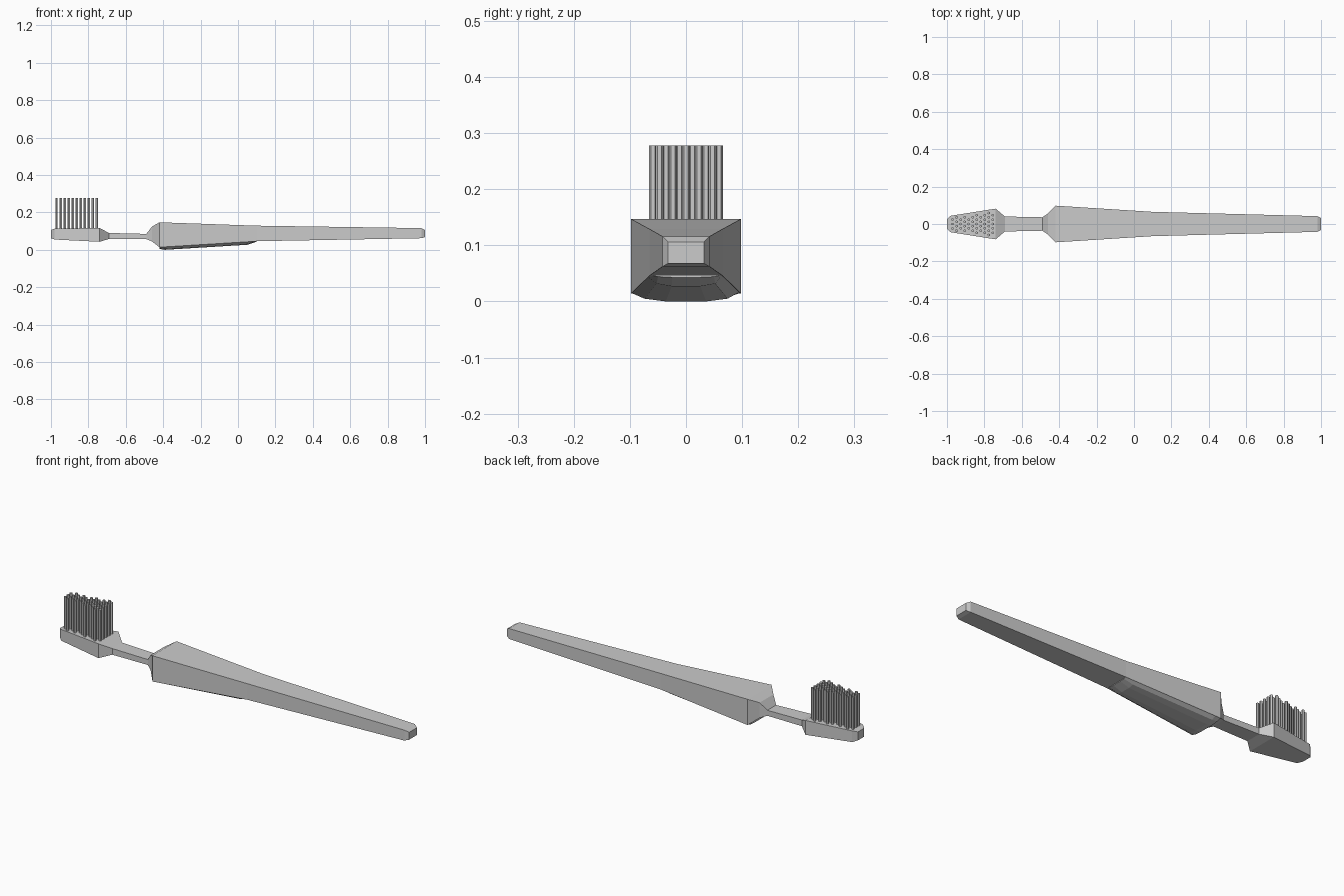
import bpy, bmesh, math

if "Cube" in bpy.data.objects:
    bpy.data.objects.remove(bpy.data.objects["Cube"])


def finish(name, bm):
    bmesh.ops.recalc_face_normals(bm, faces=bm.faces)
    mesh = bpy.data.meshes.new(name)
    bm.to_mesh(mesh)
    bm.free()
    obj = bpy.data.objects.new(name, mesh)
    bpy.context.collection.objects.link(obj)
    return obj


def loft(name, rings):
    """Skin a list of equal-length closed sections and cap both ends."""
    bm = bmesh.new()
    loops = [[bm.verts.new(p) for p in ring] for ring in rings]
    n = len(loops[0])
    for a, b in zip(loops, loops[1:]):
        for i in range(n):
            j = (i + 1) % n
            bm.faces.new((a[i], a[j], b[j], b[i]))
    bm.faces.new(loops[0])
    bm.faces.new(loops[-1])
    return finish(name, bm)


def rect(x, w, lo, hi):
    return [(x, -w, lo), (x, w, lo), (x, w, hi), (x, -w, hi)]


# Head, neck and handle: x, half width, bottom z, top z
stations = [
    (-1.00, 0.026, 0.062, 0.106),
    (-0.98, 0.044, 0.055, 0.113),
    (-0.74, 0.082, 0.043, 0.117),
    (-0.69, 0.040, 0.058, 0.090),
    (-0.49, 0.036, 0.057, 0.085),
    (-0.46, 0.056, 0.045, 0.124),
    (-0.42, 0.098, 0.014, 0.147),
    (0.10, 0.065, 0.046, 0.129),
    (0.98, 0.042, 0.062, 0.116),
    (1.00, 0.032, 0.068, 0.106),
]
loft("brush_body", [rect(*s) for s in stations])


# Rounded grip pad under the handle: x, half width, upper z, depth
def pad(x, w, z, depth):
    under = [(-1, 0), (-0.78, 0.7), (-0.38, 1), (0.38, 1), (0.78, 0.7), (1, 0)]
    return [(x, w * y, z - depth * d) for y, d in under]


loft("thumb_grip", [pad(-0.42, 0.097, 0.015, 0.010),
                    pad(-0.39, 0.095, 0.0165, 0.0165),
                    pad(0.05, 0.067, 0.043, 0.016),
                    pad(0.10, 0.064, 0.047, 0.004)])

# Bristles in staggered columns, spreading with the head
bm = bmesh.new()
columns, pitch, radius = 11, 0.0235, 0.0072
base, tip = 0.10, 0.278
for c in range(columns):
    t = c / (columns - 1)
    limit = 0.034 + 0.030 * t
    offset = 0.5 * (c % 2)
    for r in range(-4, 5):
        y = (r + offset) * pitch
        if abs(y) > limit:
            continue
        made = bmesh.ops.create_cone(bm, cap_ends=True, segments=6, radius1=radius,
                                     radius2=radius, depth=tip - base)
        bmesh.ops.translate(bm, verts=made["verts"],
                            vec=(-0.970 + 0.215 * t, y, (base + tip) / 2))
finish("bristles", bm)
